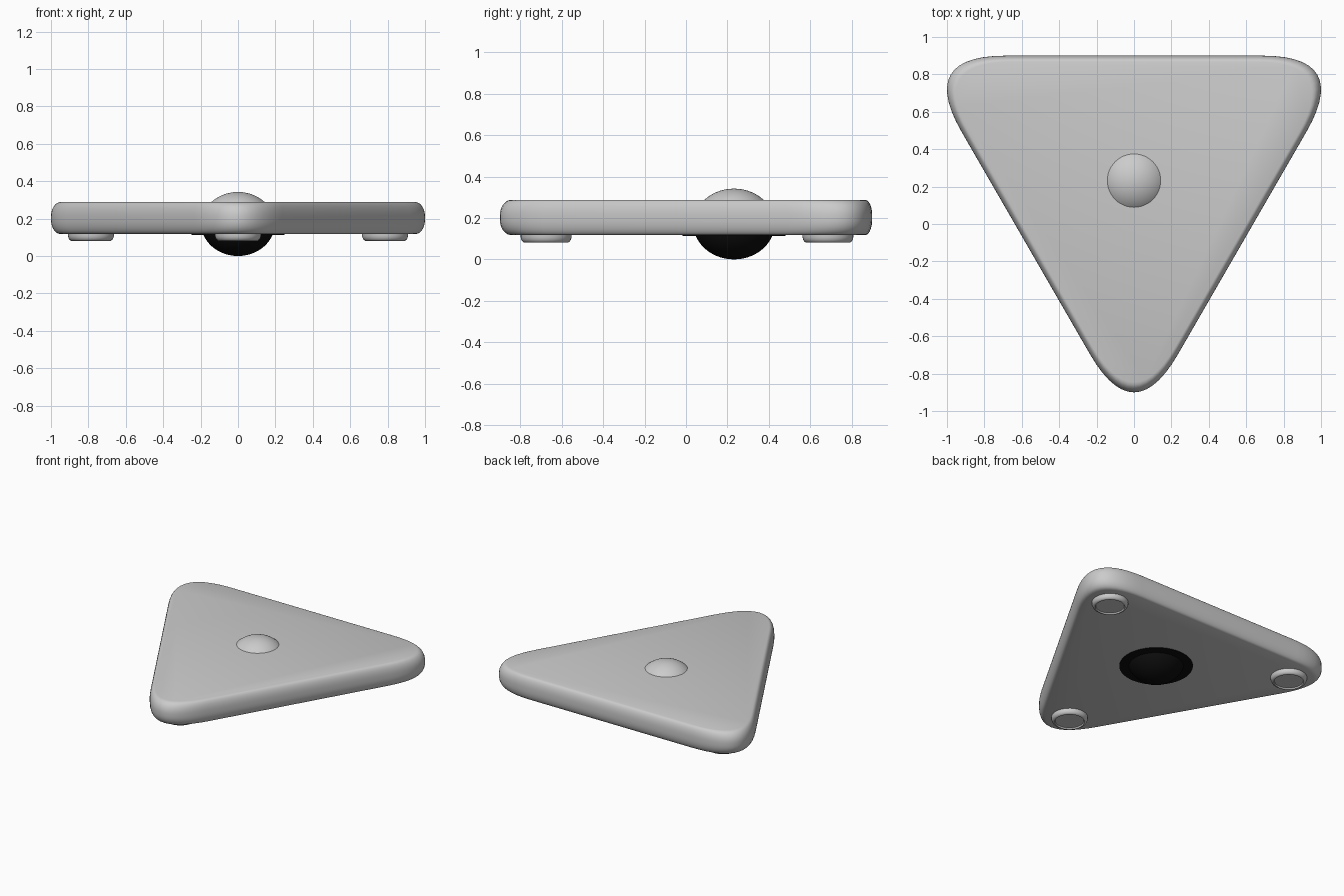
import bpy, bmesh, math
from mathutils import Vector

if "Cube" in bpy.data.objects:
    bpy.data.objects.remove(bpy.data.objects["Cube"])

CY = 0.232            # triangle centre in y
INR = 0.668           # inradius of the sharp triangle


def material(name, v):
    m = bpy.data.materials.new(name)
    m.diffuse_color = (v, v, v, 1)
    m.use_nodes = True
    m.node_tree.nodes["Principled BSDF"].inputs["Base Color"].default_value = m.diffuse_color
    return m


LIGHT = material("light grey", 0.60)
BLACK = material("black", 0.004)


def finish(bm, name, mats, angle=35):
    bmesh.ops.recalc_face_normals(bm, faces=bm.faces)
    me = bpy.data.meshes.new(name)
    bm.to_mesh(me)
    bm.free()
    ob = bpy.data.objects.new(name, me)
    bpy.context.collection.objects.link(ob)
    for m in mats:
        me.materials.append(m)
    bpy.ops.object.select_all(action='DESELECT')
    ob.select_set(True)
    bpy.context.view_layer.objects.active = ob
    bpy.ops.object.shade_smooth_by_angle(angle=math.radians(angle))
    return ob


def loft(bm, rings):
    """Skin closed rings of points and cap both ends."""
    vs = [[bm.verts.new(p) for p in r] for r in rings]
    n = len(vs[0])
    for a, b in zip(vs, vs[1:]):
        for i in range(n):
            bm.faces.new((a[i], a[(i + 1) % n], b[(i + 1) % n], b[i]))
    bm.faces.new(vs[0])
    bm.faces.new(vs[-1])


def revolve(bm, profile, cx, cy, seg=40):
    loft(bm, [[(cx + r * math.cos(2 * math.pi * i / seg),
                cy + r * math.sin(2 * math.pi * i / seg), z) for i in range(seg)]
              for r, z in profile])


def rounded_triangle(steps=14, t=0.471):
    """Equilateral outline with softly curved corners, about the origin."""
    apex = [Vector((math.cos(a), math.sin(a))) * 2 * INR
            for a in (math.radians(d) for d in (-90, 30, 150))]
    pts = []
    for i in range(3):
        p = apex[i]
        a = p + (apex[i - 1] - p).normalized() * t
        b = p + (apex[(i + 1) % 3] - p).normalized() * t
        for k in range(steps + 1):
            u = k / steps
            pts.append(a * (1 - u) ** 2 + p * 2 * u * (1 - u) + b * u * u)
    return pts


# body plate: outline scaled through a rounded edge profile
outline = rounded_triangle()
z0, z1, rz, rs = 0.117, 0.288, 0.078, 0.05
prof = []
for k in range(9):
    a = math.radians(8 + 82 * k / 8)
    prof.append((1 - rs + rs * math.sin(a), z0 + rz * (1 - math.cos(a))))
prof[0] = (0.952, z0)
prof += [(s, z0 + z1 - z) for s, z in reversed(prof)]
bm = bmesh.new()
loft(bm, [[(p.x * s, p.y * s + CY, z) for p in outline] for s, z in prof])
finish(bm, "body_plate", [LIGHT], 30)

# centre ball: light above the plate, black below
bm = bmesh.new()
bmesh.ops.create_uvsphere(bm, u_segments=48, v_segments=28, radius=1)
for v in bm.verts:
    v.co = (v.co.x * 0.196, v.co.y * 0.196 + CY, v.co.z * 0.171 + 0.171)
for f in bm.faces:
    f.material_index = int(f.calc_center_median().z < 0.2)
finish(bm, "centre_ball", [LIGHT, BLACK], 60)

# thin black ring plate around the ball underneath
bm = bmesh.new()
revolve(bm, [(0.248, 0.113), (0.248, 0.12)], 0, CY, 48)
finish(bm, "ball_socket", [BLACK])

# three round feet with a shallow hollow underneath
for i, d in enumerate((-90, 30, 150)):
    a = math.radians(d)
    bm = bmesh.new()
    revolve(bm, [(0.123, 0.13), (0.123, 0.108), (0.12, 0.096), (0.114, 0.086),
                 (0.106, 0.081), (0.1, 0.081), (0.096, 0.09)],
            0.908 * math.cos(a), CY + 0.908 * math.sin(a))
    finish(bm, "foot_%d" % (i + 1), [LIGHT])
